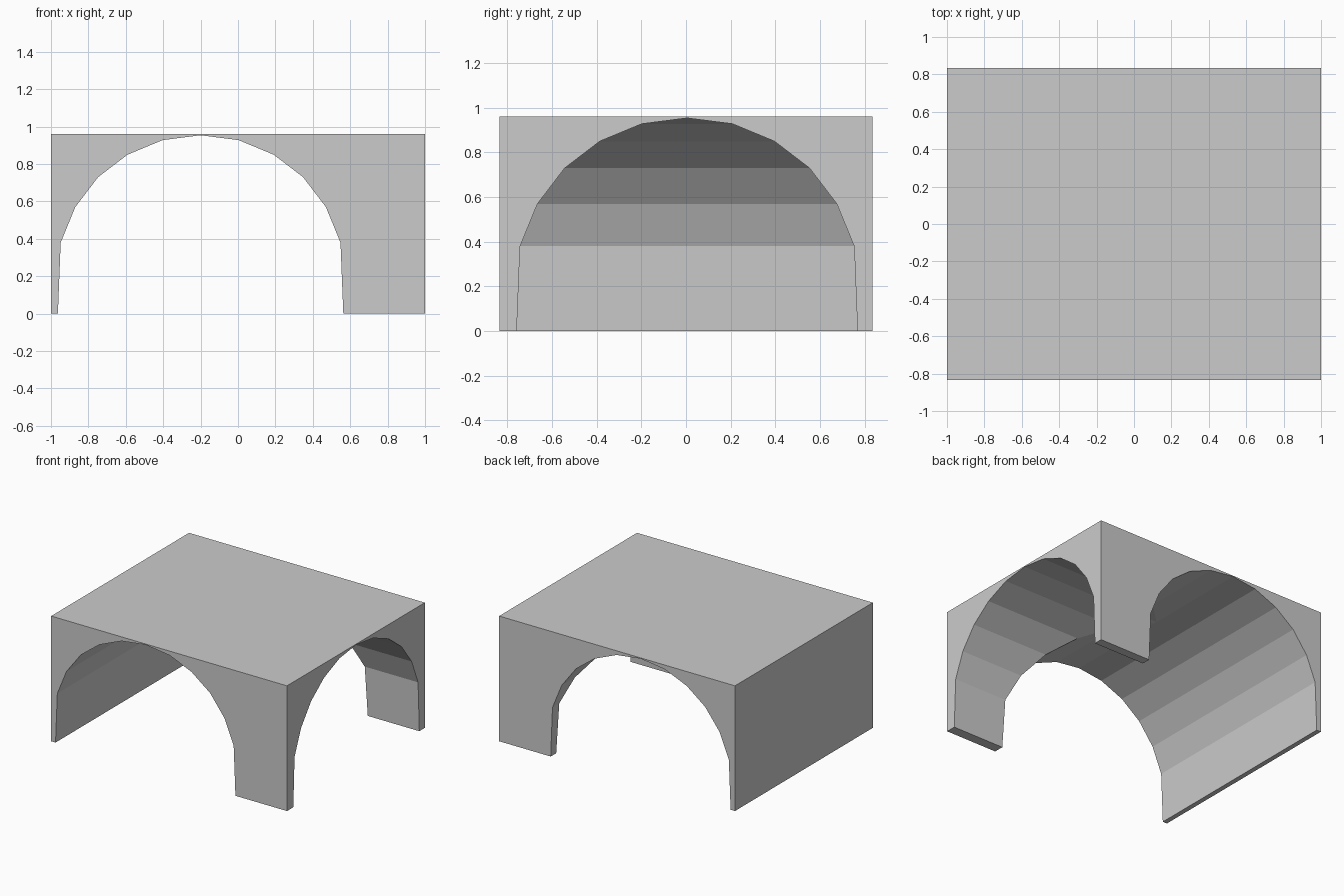
import bpy
import bmesh
from mathutils import Vector

if "Cube" in bpy.data.objects:
    bpy.data.objects.remove(bpy.data.objects["Cube"])

HALF_Y, HEIGHT = 0.835, 0.96
ARCH_X, ARCH_Y = -0.20, 0.005

# Half of the arch outline: distance from its axis, height
HALF_ARCH = [(0.763, -0.1), (0.763, 0.0), (0.748, 0.38), (0.67, 0.57),
             (0.548, 0.73), (0.391, 0.85), (0.203, 0.928)]
ARCH = HALF_ARCH + [(0.0, 0.954)] + [(-w, z) for w, z in reversed(HALF_ARCH)]


def make_object(name, bm):
    bmesh.ops.recalc_face_normals(bm, faces=bm.faces)
    mesh = bpy.data.meshes.new(name)
    bm.to_mesh(mesh)
    bm.free()
    obj = bpy.data.objects.new(name, mesh)
    bpy.context.collection.objects.link(obj)
    return obj


def tunnel(name, points, sweep):
    """Solid arch-shaped cutter, extruded along sweep."""
    bm = bmesh.new()
    face = bm.faces.new([bm.verts.new(p) for p in points])
    ext = bmesh.ops.extrude_face_region(bm, geom=[face], use_keep_orig=True)
    verts = [g for g in ext["geom"] if isinstance(g, bmesh.types.BMVert)]
    bmesh.ops.translate(bm, verts=verts, vec=Vector(sweep))
    obj = make_object(name, bm)
    obj.hide_render = True
    obj.hide_set(True)
    obj.display_type = 'WIRE'
    return obj


# Solid block
bm = bmesh.new()
bmesh.ops.create_cube(bm, size=1.0)
bmesh.ops.scale(bm, vec=(2.0, 2 * HALF_Y, HEIGHT), verts=bm.verts)
bmesh.ops.translate(bm, vec=(0, 0, HEIGHT / 2), verts=bm.verts)
block = make_object("vaulted_block", bm)

# Main tunnel front to back, side tunnel from its axis out to the right
cutters = [
    tunnel("main_tunnel_cutter",
           [(ARCH_X + w, -1.0, z) for w, z in ARCH], (0, 2.0, 0)),
    tunnel("side_tunnel_cutter",
           [(ARCH_X, ARCH_Y + w, z) for w, z in ARCH], (1.4, 0, 0)),
]
for cutter in cutters:
    mod = block.modifiers.new(cutter.name, 'BOOLEAN')
    mod.operation = 'DIFFERENCE'
    mod.solver = 'EXACT'
    mod.object = cutter
